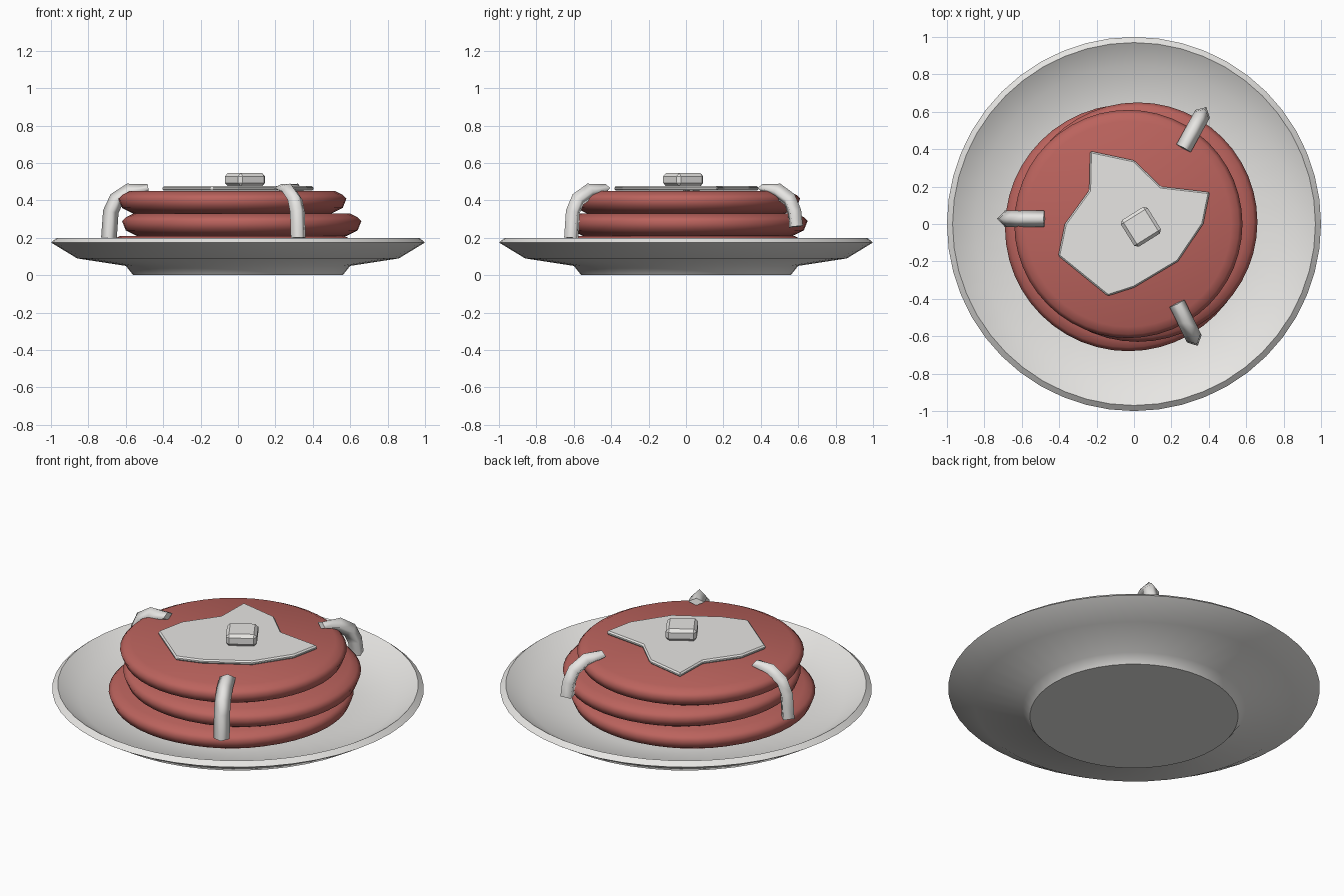
import bpy, bmesh
from math import cos, sin, pi, radians
from mathutils import Vector

cube = bpy.data.objects.get("Cube")
if cube:
    bpy.data.objects.remove(cube)


def material(name, rgb):
    mat = bpy.data.materials.new(name)
    mat.use_nodes = True
    mat.diffuse_color = (*rgb, 1)
    mat.node_tree.nodes["Principled BSDF"].inputs["Base Color"].default_value = (*rgb, 1)
    return mat


PALE = material("pale grey", (0.8, 0.79, 0.77))
RED = material("pancake red", (0.5, 0.125, 0.11))


def finish(name, bm, mat):
    bmesh.ops.recalc_face_normals(bm, faces=bm.faces)
    mesh = bpy.data.meshes.new(name)
    bm.to_mesh(mesh)
    bm.free()
    mesh.materials.append(mat)
    ob = bpy.data.objects.new(name, mesh)
    bpy.context.collection.objects.link(ob)
    return ob


def skin(bm, rings):
    """Join equal rings of vertices with smooth quads."""
    for a, b in zip(rings, rings[1:]):
        n = len(a)
        for i in range(n):
            j = (i + 1) % n
            bm.faces.new((a[i], a[j], b[j], b[i])).smooth = True


def lathe(name, profile, mat, steps=48, sharp=50):
    """Turn an (r, z) profile round z and close both ends with caps."""
    bm = bmesh.new()
    rings = [[bm.verts.new((r * cos(2 * pi * i / steps), r * sin(2 * pi * i / steps), z))
              for i in range(steps)] for r, z in profile]
    skin(bm, rings)
    for ring in (rings[0], rings[-1]):
        bm.faces.new(ring).smooth = True
    bmesh.ops.recalc_face_normals(bm, faces=bm.faces)
    for e in bm.edges:
        e.smooth = e.calc_face_angle(0) < radians(sharp)
    return finish(name, bm, mat)


def bevel(ob, width):
    mod = ob.modifiers.new("soft_edge", "BEVEL")
    mod.width = width
    mod.segments = 1


# Plate: stepped foot, flared underside, thin rim, shallow bowl
lathe("plate", [(0.56, 0), (0.60, 0.05), (0.86, 0.09), (1, 0.175), (0.97, 0.2),
                (0.85, 0.125), (0.6, 0.085)], PALE)

# Stack of three slightly shifted pancakes
stack = [("bottom", -0.03, -0.02, 0.66), ("middle", 0.02, 0.01, 0.64), ("top", -0.03, 0, 0.61)]
for level, (label, x, y, r) in enumerate(stack):
    pancake = lathe(label + "_pancake",
                    [(r - 0.08, 0), (r - 0.02, 0.03), (r, 0.08), (r - 0.02, 0.1), (r - 0.06, 0.12)],
                    RED, sharp=89)
    pancake.location = (x, y, 0.09 + 0.12 * level)

# Syrup puddle: an irregular flat patch
outline = [(-0.235, 0.39), (0, 0.34), (0.145, 0.2), (0.405, 0.17), (0.37, 0), (0.235, -0.2),
           (0, -0.34), (-0.14, -0.385), (-0.405, -0.17), (-0.37, 0), (-0.24, 0.18)]
bm = bmesh.new()
patch = bm.faces.new([bm.verts.new((x, y, 0.452)) for x, y in outline])
top = bmesh.ops.extrude_face_region(bm, geom=[patch])["geom"]
bmesh.ops.translate(bm, vec=(0, 0, 0.024),
                    verts=[v for v in top if isinstance(v, bmesh.types.BMVert)])
bevel(finish("syrup_puddle", bm, PALE), 0.008)

# Butter pat
bm = bmesh.new()
bmesh.ops.create_cube(bm, size=1)
bmesh.ops.scale(bm, vec=(0.168, 0.168, 0.07), verts=bm.verts)
butter = finish("butter_pat", bm, PALE)
butter.location = (0.037, -0.015, 0.511)
butter.rotation_euler.z = radians(32)
bevel(butter, 0.017)


def drip(name, start, heading, end_z):
    """Diamond-section run of syrup going outward and then down."""
    path = [Vector(p) for p in
            ((0, 0.467), (0.1, 0.45), (0.17, 0.405), (0.2, 0.34), (0.21, end_z))]
    bm = bmesh.new()
    rings = []
    for i, p in enumerate(path):
        along = (path[min(i + 1, len(path) - 1)] - path[max(i - 1, 0)]).normalized()
        up = Vector((-along.y, along.x)) * (0.02 if i == 0 else 0.042)
        a, b = p + up, p - up
        rings.append([bm.verts.new(co) for co in
                      ((a.x, 0, a.y), (p.x, 0.044, p.y), (b.x, 0, b.y), (p.x, -0.044, p.y))])
    skin(bm, rings)
    bm.faces.new(rings[0])
    bm.faces.new(rings[-1])
    ob = finish(name, bm, PALE)
    ob.location = (*start, 0)
    ob.rotation_euler.z = radians(heading)


# Syrup drips over the edge
drip("right_drip", (-0.48, 0.028), 180, 0.2)
drip("front_drip", (0.23, -0.425), -64, 0.2)
drip("back_drip", (0.265, 0.405), 61, 0.26)
